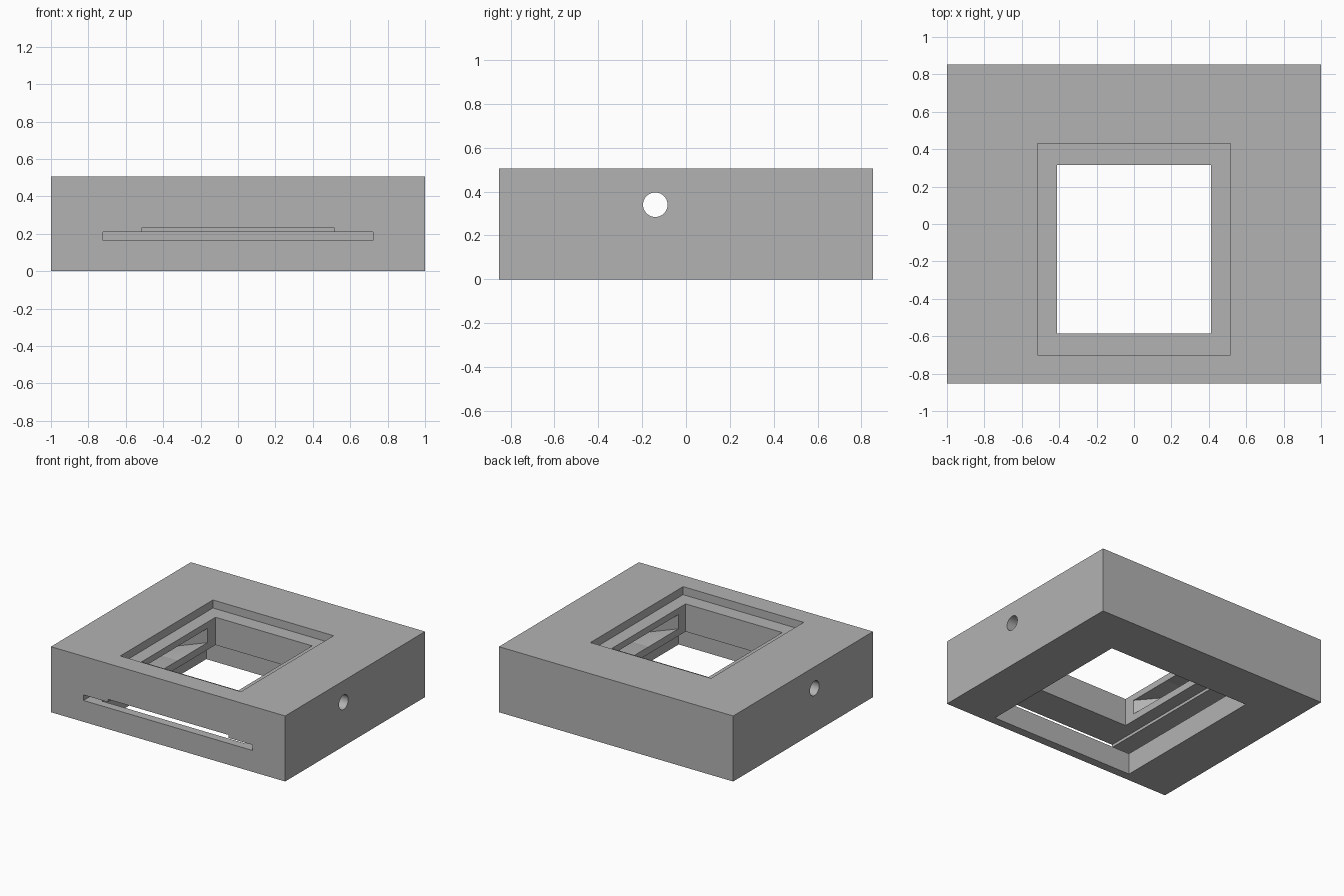
import bpy
import bmesh
import math
from mathutils import Matrix, Vector

cube = bpy.data.objects.get("Cube")
if cube:
    bpy.data.objects.remove(cube, do_unlink=True)

grey = bpy.data.materials.new("plain grey")
grey.use_nodes = True
colour = (0.45, 0.45, 0.45, 1)
grey.diffuse_color = colour
grey.node_tree.nodes["Principled BSDF"].inputs["Base Color"].default_value = colour


def make_object(name, bm):
    bmesh.ops.recalc_face_normals(bm, faces=bm.faces)
    mesh = bpy.data.meshes.new(name)
    bm.to_mesh(mesh)
    bm.free()
    mesh.materials.append(grey)
    obj = bpy.data.objects.new(name, mesh)
    bpy.context.collection.objects.link(obj)
    return obj


def prism(name, outline, z0, z1):
    """Extrude a flat outline from z0 up to z1."""
    bm = bmesh.new()
    face = bm.faces.new([bm.verts.new((x, y, z0)) for x, y in outline])
    top = bmesh.ops.extrude_face_region(bm, geom=[face])["geom"]
    verts = [v for v in top if isinstance(v, bmesh.types.BMVert)]
    bmesh.ops.translate(bm, verts=verts, vec=Vector((0, 0, z1 - z0)))
    return make_object(name, bm)


def box(name, half_x, y0, y1, z0, z1):
    outline = [(-half_x, y0), (half_x, y0), (half_x, y1), (-half_x, y1)]
    return prism(name, outline, z0, z1)


# Solid outer block
block = box("frame_block", 1, -0.853, 0.853, 0, 0.506)

# Stepped window, sliding slot and bottom opening
cutters = [
    box("bottom_opening", 0.614, -0.787, 0.49, -0.1, 0.19),
    box("wide_slot", 0.722, -1, 0.60, 0.165, 0.208),
    box("narrow_slot", 0.515, -1.1, 0.43, 0.19, 0.23),
    box("window", 0.413, -0.585, 0.315, 0.2, 0.6),
    box("top_recess", 0.515, -0.70, 0.43, 0.444, 0.7),
]

# Tapered side pockets that narrow towards the side holes
mid_y, hole_z, radius = -0.14, 0.34, 0.056
corners = [(0.67, radius), (0.413, 0.357), (-0.413, 0.357), (-0.67, radius)]
outline = [(x, mid_y + y) for x, y in corners]
outline += [(x, mid_y - y) for x, y in reversed(corners)]
cutters.append(prism("side_pockets", outline, hole_z - 0.055, hole_z + 0.055))

# Round hole running from side to side
bm = bmesh.new()
bmesh.ops.create_cone(
    bm, cap_ends=True, segments=48, radius1=radius, radius2=radius, depth=2.4,
    matrix=Matrix.Translation((0, mid_y, hole_z)) @ Matrix.Rotation(math.pi / 2, 4, "Y"))
cutters.append(make_object("side_hole", bm))

# Cut every opening, then bake the result and drop the cutters
for cutter in cutters:
    cutter.hide_render = True
    mod = block.modifiers.new(cutter.name, "BOOLEAN")
    mod.operation = "DIFFERENCE"
    mod.solver = "EXACT"
    mod.object = cutter

bpy.ops.object.select_all(action="DESELECT")
block.select_set(True)
bpy.context.view_layer.objects.active = block
for mod in list(block.modifiers):
    bpy.ops.object.modifier_apply(modifier=mod.name)
for cutter in cutters:
    bpy.data.objects.remove(cutter, do_unlink=True)
bpy.ops.object.shade_smooth_by_angle(angle=math.radians(30))
